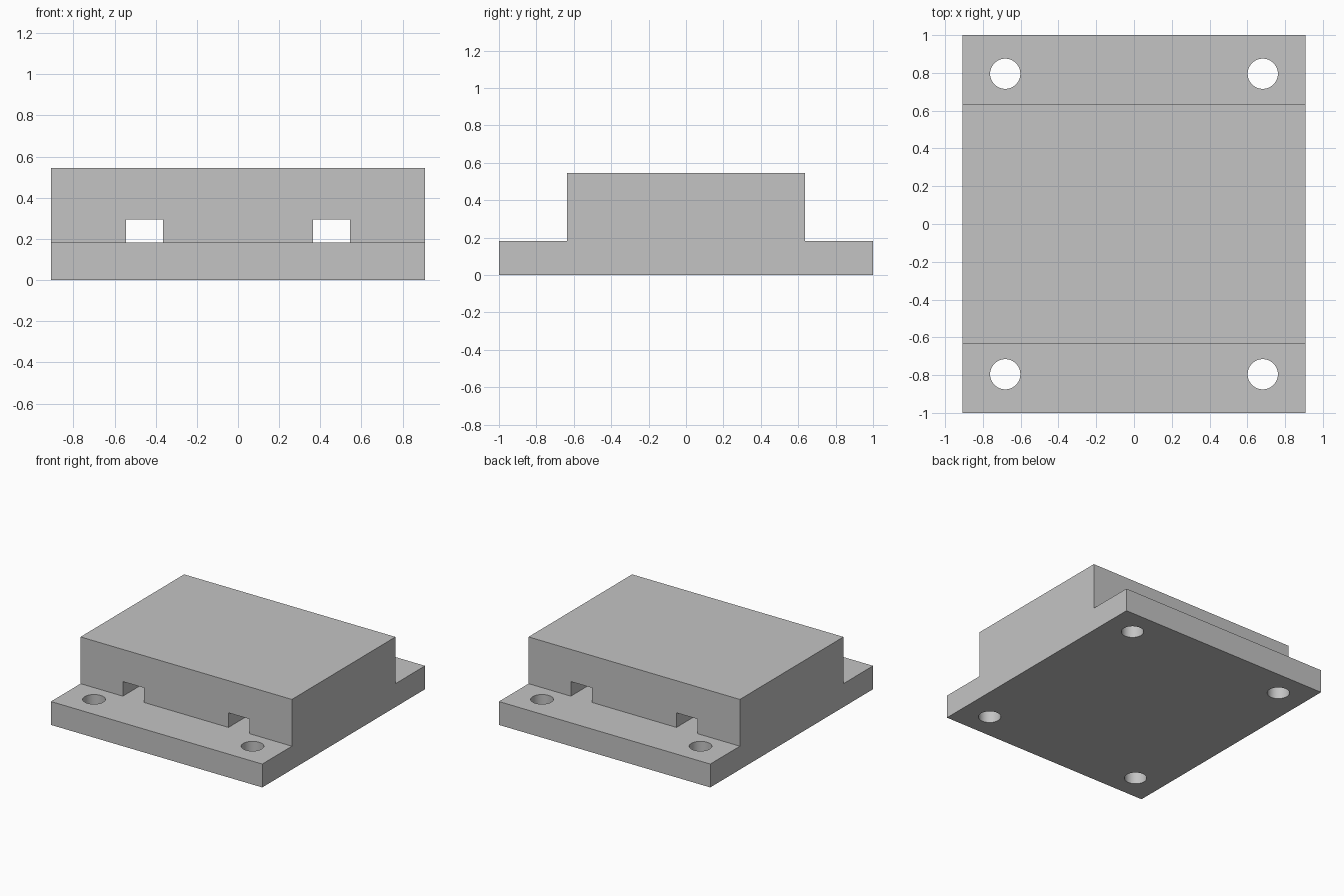
import bpy
import bmesh
import math
from mathutils import Matrix, Vector

if "Cube" in bpy.data.objects:
    bpy.data.objects.remove(bpy.data.objects["Cube"], do_unlink=True)

U = 1 / 11                      # design unit
HALF_W, HALF_L, BLOCK_L = 10 * U, 11 * U, 7 * U
PLATE_H, TOP_H, SLOT_TOP = 2 * U, 6 * U, 3.25 * U

grey = bpy.data.materials.new("plain grey")
grey.use_nodes = True
colour = (0.55, 0.55, 0.55, 1)
grey.diffuse_color = colour
grey.node_tree.nodes["Principled BSDF"].inputs["Base Color"].default_value = colour


def make_object(name, bm):
    bmesh.ops.recalc_face_normals(bm, faces=bm.faces)
    mesh = bpy.data.meshes.new(name)
    bm.to_mesh(mesh)
    bm.free()
    mesh.materials.append(grey)
    obj = bpy.data.objects.new(name, mesh)
    bpy.context.collection.objects.link(obj)
    return obj


# Stepped side profile swept across the width: flanges and raised block in one body
bm = bmesh.new()
half = [(HALF_L, 0), (HALF_L, PLATE_H), (BLOCK_L, PLATE_H), (BLOCK_L, TOP_H)]
profile = half + [(-y, z) for y, z in reversed(half)]
face = bm.faces.new([bm.verts.new((-HALF_W, y, z)) for y, z in profile])
swept = bmesh.ops.extrude_face_region(bm, geom=[face])["geom"]
bmesh.ops.translate(bm, vec=(2 * HALF_W, 0, 0),
                    verts=[v for v in swept if isinstance(v, bmesh.types.BMVert)])
body = make_object("mounting_block", bm)

cutters = []
for sx in (-1, 1):
    # Strap slots running front to back, flush with the flange top
    bm = bmesh.new()
    size = Vector((2 * U, 2 * HALF_L + 0.2, SLOT_TOP - PLATE_H))
    centre = Vector((sx * 5 * U, 0, (SLOT_TOP + PLATE_H) / 2))
    bmesh.ops.create_cube(bm, size=1, matrix=Matrix.Translation(centre) @ Matrix.Diagonal(size).to_4x4())
    cutters.append(make_object("slot_cutter", bm))
    # Screw holes in the flange corners
    for sy in (-1, 1):
        bm = bmesh.new()
        bmesh.ops.create_cone(bm, cap_ends=True, segments=48, radius1=0.08, radius2=0.08, depth=0.5,
                              matrix=Matrix.Translation((sx * 7.5 * U, sy * 8.75 * U, PLATE_H / 2)))
        cutters.append(make_object("hole_cutter", bm))

bpy.ops.object.select_all(action="DESELECT")
bpy.context.view_layer.objects.active = body
body.select_set(True)
for cutter in cutters:
    cutter.hide_render = True
    cut = body.modifiers.new("cut", "BOOLEAN")
    cut.operation, cut.solver, cut.object = "DIFFERENCE", "EXACT", cutter
    bpy.ops.object.modifier_apply(modifier=cut.name)
    bpy.data.objects.remove(cutter, do_unlink=True)

bpy.ops.object.shade_smooth_by_angle(angle=math.radians(30))
